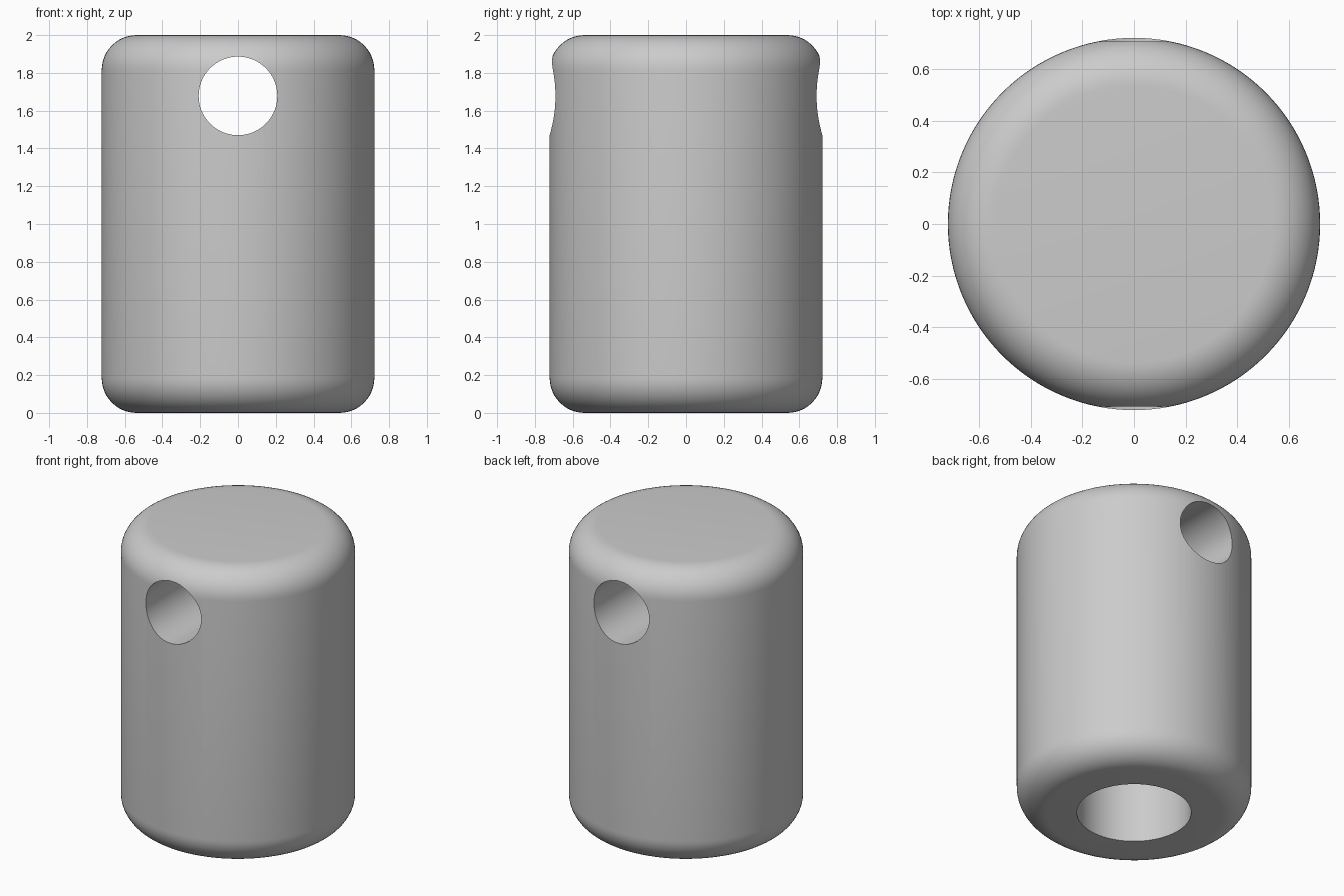
import bpy, bmesh, math

cube = bpy.data.objects.get("Cube")
if cube:
    bpy.data.objects.remove(cube, do_unlink=True)

RADIUS, HEIGHT, FILLET = 0.722, 2.0, 0.185
BORE_RADIUS, BORE_DEPTH = 0.352, 1.1
HOLE_RADIUS, HOLE_Z = 0.208, 1.678

grey = bpy.data.materials.new("light grey")
grey.use_nodes = True
colour = (0.6, 0.6, 0.6, 1)
grey.diffuse_color = colour
grey.node_tree.nodes["Principled BSDF"].inputs["Base Color"].default_value = colour


def cylinder(name, radius, depth, location, rotation=(0, 0, 0), sides=96):
    bpy.ops.mesh.primitive_cylinder_add(vertices=sides, radius=radius, depth=depth,
                                        location=location, rotation=rotation)
    obj = bpy.context.object
    obj.name = name
    obj.data.materials.append(grey)
    return obj


# Body with rounded top and bottom rims
body = cylinder("body", RADIUS, HEIGHT, (0, 0, HEIGHT / 2), sides=128)
bm = bmesh.new()
bm.from_mesh(body.data)
rims = [e for e in bm.edges if abs(e.verts[0].co.z - e.verts[1].co.z) < 0.01]
bmesh.ops.bevel(bm, geom=rims, offset=FILLET, offset_type='OFFSET',
                segments=12, profile=0.5, affect='EDGES')
bm.to_mesh(body.data)
bm.free()

# Blind bore from below and cross hole from front to back
cutters = [
    cylinder("bore_cutter", BORE_RADIUS, BORE_DEPTH + 0.2, (0, 0, BORE_DEPTH / 2 - 0.1)),
    cylinder("cross_hole_cutter", HOLE_RADIUS, 2, (0, 0, HOLE_Z), (math.pi / 2, 0, 0)),
]
bpy.ops.object.select_all(action='DESELECT')
body.select_set(True)
bpy.context.view_layer.objects.active = body
for cutter in cutters:
    cut = body.modifiers.new(cutter.name, 'BOOLEAN')
    cut.operation = 'DIFFERENCE'
    cut.solver = 'EXACT'
    cut.object = cutter
    bpy.ops.object.modifier_apply(modifier=cut.name)
for cutter in cutters:
    bpy.data.objects.remove(cutter, do_unlink=True)

bpy.ops.object.shade_smooth_by_angle(angle=math.radians(30))
